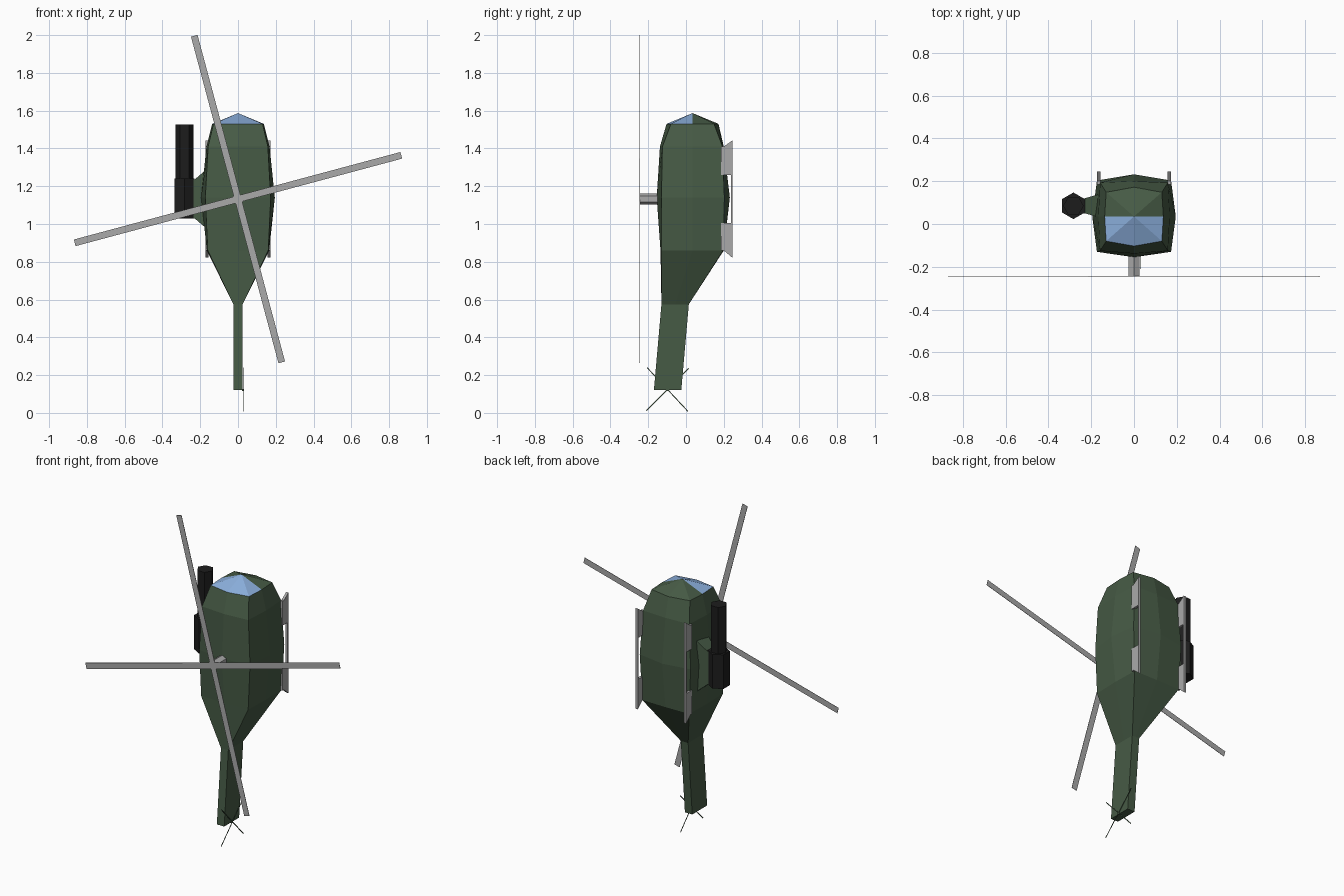
import bpy, bmesh, math
from mathutils import Matrix, Vector

if "Cube" in bpy.data.objects:
    bpy.data.objects.remove(bpy.data.objects["Cube"])


def material(name, rgb):
    m = bpy.data.materials.new(name)
    m.diffuse_color = (*rgb, 1)
    m.use_nodes = True
    m.node_tree.nodes["Principled BSDF"].inputs["Base Color"].default_value = m.diffuse_color
    return m


GREEN = material("hull_green", (0.062, 0.104, 0.060))
BLUE = material("canopy_blue", (0.26, 0.43, 0.72))
GREY = material("rotor_grey", (0.40, 0.40, 0.40))
BLACK = material("gun_black", (0.012, 0.012, 0.012))


def finish(bm, name, *mats):
    bmesh.ops.recalc_face_normals(bm, faces=bm.faces)
    me = bpy.data.meshes.new(name)
    bm.to_mesh(me)
    bm.free()
    ob = bpy.data.objects.new(name, me)
    bpy.context.collection.objects.link(ob)
    for m in mats:
        me.materials.append(m)
    return ob


def loft(bm, rings):
    """Skin a list of closed rings with quads, returns the vertex rings."""
    vs = [[bm.verts.new(p) for p in r] for r in rings]
    for a, b in zip(vs, vs[1:]):
        n = len(a)
        for i in range(n):
            j = (i + 1) % n
            bm.faces.new((a[i], a[j], b[j], b[i]))
    return vs


def box(name, mat, centre, size, angle=0.0, axis='Y'):
    bm = bmesh.new()
    bmesh.ops.create_cube(bm, size=1, matrix=Matrix.Translation(centre)
                          @ Matrix.Rotation(angle, 4, axis) @ Matrix.Diagonal((*size, 1)))
    return finish(bm, name, mat)


def hex_tube(name, mat, start, end, r, turn=0.0):
    bm = bmesh.new()
    start, end = Vector(start), Vector(end)
    d = end - start
    mat4 = (Matrix.Translation((start + end) / 2) @ d.to_track_quat('Z', 'Y').to_matrix().to_4x4()
            @ Matrix.Rotation(turn, 4, 'Z'))
    bmesh.ops.create_cone(bm, cap_ends=True, segments=6, radius1=r, radius2=r,
                          depth=d.length, matrix=mat4)
    return finish(bm, name, mat)


# Fuselage and tail boom: eight-point rings (z, corner x, middle x, front y corner/middle, back y corner/middle)
SECTIONS = [
    (0.12, 0.025, 0.025, -0.17, -0.17, -0.025, -0.025),
    (0.575, 0.025, 0.025, -0.13, -0.13, 0.015, 0.015),
    (0.86, 0.160, 0.165, -0.13, -0.135, 0.197, 0.20),
    (1.14, 0.173, 0.195, -0.13, -0.155, 0.203, 0.232),
    (1.41, 0.158, 0.167, -0.125, -0.138, 0.193, 0.20),
    (1.53, 0.130, 0.137, -0.08, -0.103, 0.148, 0.172),
]


def section(z, cx, mx, fc, fm, bc, bmid):
    my = 0.035 if z > 0.8 else (fc + bc) / 2
    return [(-cx, fc, z), (0, fm, z), (cx, fc, z), (mx, my, z),
            (cx, bc, z), (0, bmid, z), (-cx, bc, z), (-mx, my, z)]


bm = bmesh.new()
rings = loft(bm, [section(*s) for s in SECTIONS])
bm.faces.new(rings[0])
tip = bm.verts.new((0, 0.035, 1.587))
cap = rings[-1]
for i in range(8):
    f = bm.faces.new((cap[i], cap[(i + 1) % 8], tip))
    # front half of the nose cap is the windscreen
    f.material_index = 1 if f.calc_center_median().y < 0.035 else 0
finish(bm, "fuselage", GREEN, BLUE)

# Main rotor: mast and two crossed full-length blades
HUB_Z = 1.132
hex_tube("rotor_mast", GREY, (0, -0.14, HUB_Z), (0, -0.243, HUB_Z), 0.03)
for i in range(2):
    box(f"rotor_blade_{i + 1}", GREY, (0, -0.244, HUB_Z), (0.036, 0.002, 1.79),
        math.radians(-15 + 90 * i))

# Tail rotor: thin crossed blades and a small hub on the right of the boom
box("tail_rotor_hub", GREEN, (0.026, -0.098, 0.122), (0.012, 0.01, 0.01))
for i in range(2):
    box(f"tail_rotor_blade_{i + 1}", GREEN, (0.031, -0.098, 0.124), (0.002, 0.005, 0.315),
        math.radians(43 + 90 * i + 2 * i), 'X')

# Landing skids: slotted plates (y, z outline) on both sides
OUTLINE = [(0.185, 0.86), (0.20, 0.86), (0.245, 0.822), (0.245, 1.442), (0.20, 1.41),
           (0.185, 1.41), (0.185, 1.26), (0.238, 1.26), (0.238, 1.005), (0.185, 1.005)]
for side, sx in (("left", -1), ("right", 1)):
    bm = bmesh.new()
    a, b = loft(bm, [[(sx * x, y, z) for y, z in OUTLINE] for x in (0.157, 0.172)])
    bm.faces.new(a)
    bm.faces.new(b)
    finish(bm, f"skid_{side}", GREY)

# Side pylon carrying the gun
bm = bmesh.new()
PYLON = [(-0.16, 0.03, 0.14, 0.97, 1.295), (-0.23, 0.05, 0.12, 1.03, 1.235), (-0.25, 0.05, 0.12, 1.03, 1.235)]
p = loft(bm, [[(x, y0, z0), (x, y1, z0), (x, y1, z1), (x, y0, z1)] for x, y0, y1, z0, z1 in PYLON])
bm.faces.new(p[0])
bm.faces.new(p[-1])
finish(bm, "gun_pylon", GREEN)

# Gun: wide breech and long barrel, both six-sided
hex_tube("gun_breech", BLACK, (-0.283, 0.085, 1.03), (-0.283, 0.085, 1.24), 0.062)
hex_tube("gun_barrel", BLACK, (-0.283, 0.085, 1.23), (-0.283, 0.085, 1.527), 0.048, math.radians(30))
